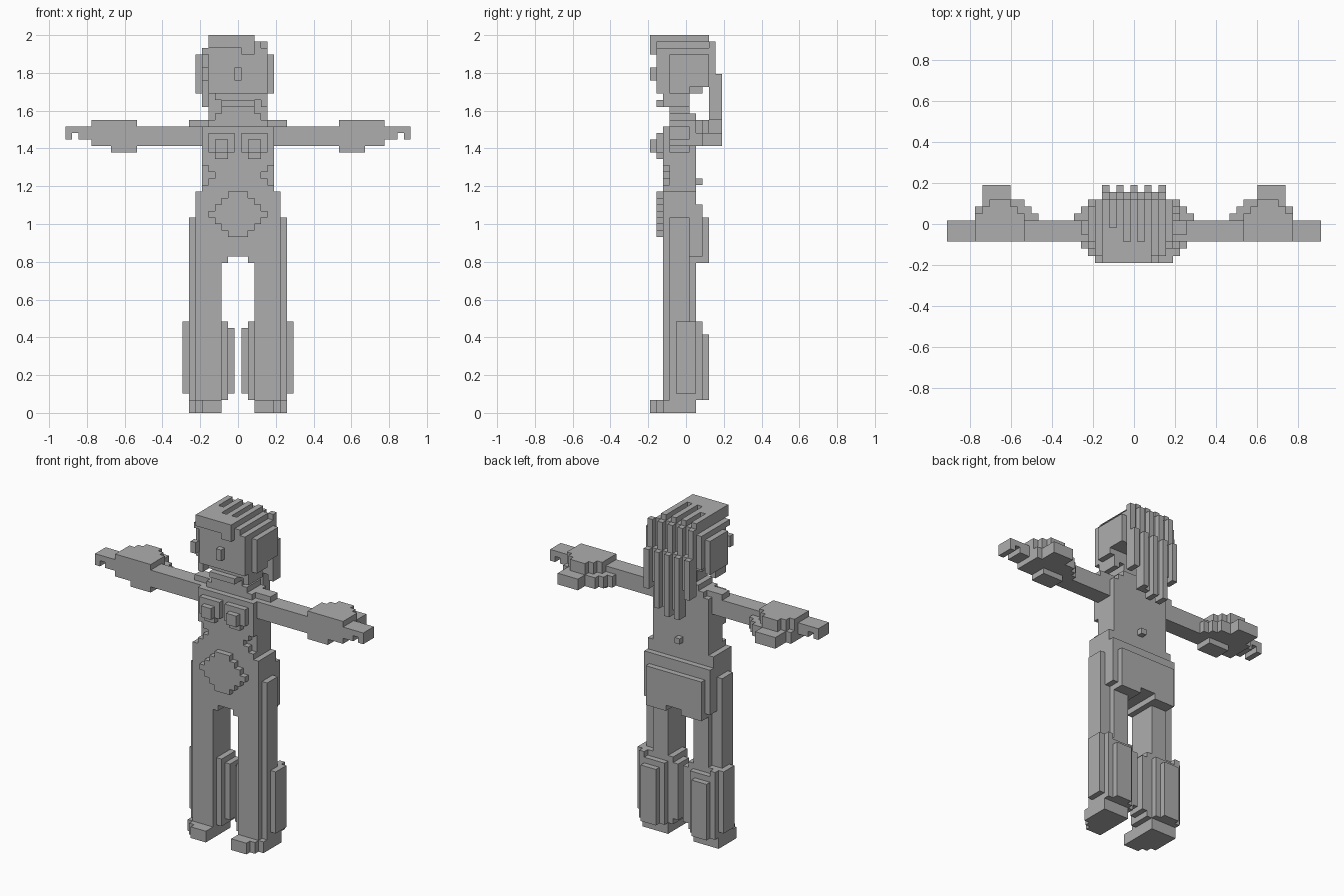
import bpy, bmesh
from mathutils import Vector

if "Cube" in bpy.data.objects:
    bpy.data.objects.remove(bpy.data.objects["Cube"])

U = 2 / 58  # size of one block

grey = bpy.data.materials.new("stone_grey")
grey.diffuse_color = (0.42, 0.42, 0.42, 1)
grey.use_nodes = True
grey.node_tree.nodes["Principled BSDF"].inputs["Base Color"].default_value = grey.diffuse_color


def box(x0, x1, y0, y1, z0, z1):
    """All block cells in an inclusive range."""
    return {(x, y, z) for x in range(x0, x1 + 1)
            for y in range(y0, y1 + 1) for z in range(z0, z1 + 1)}


def union(*ranges):
    cells = set()
    for r in ranges:
        cells |= box(*r)
    return cells


def flip(cells):
    return {(-x, y, z) for x, y, z in cells}


SIDES = [Vector(d) for d in ((1, 0, 0), (-1, 0, 0), (0, 1, 0),
                             (0, -1, 0), (0, 0, 1), (0, 0, -1))]


def part(name, cells):
    """Skin a set of blocks with its outer faces only."""
    bm = bmesh.new()
    for c in cells:
        for d in SIDES:
            if tuple(int(a + b) for a, b in zip(c, d)) in cells:
                continue
            a = Vector((d.y, d.z, d.x))
            b = d.cross(a)
            mid = Vector(c) + Vector((0, 0, 0.5)) + d / 2
            bm.faces.new([bm.verts.new((mid + (a * s + b * t) / 2) * U)
                          for s, t in ((-1, -1), (1, -1), (1, 1), (-1, 1))])
    bmesh.ops.remove_doubles(bm, verts=bm.verts, dist=0.001)
    bmesh.ops.dissolve_limit(bm, angle_limit=0.01, verts=bm.verts, edges=bm.edges)
    mesh = bpy.data.meshes.new(name)
    bm.to_mesh(mesh)
    bm.free()
    mesh.materials.append(grey)
    bpy.context.collection.objects.link(bpy.data.objects.new(name, mesh))


def pair(name, cells):
    part("right_" + name, cells)
    part("left_" + name, flip(cells))


# Torso with notched waist corners, shoulders and neck
torso = union((-5, 5, -3, 1, 34, 43), (-4, 4, -2, 1, 44, 44),
              (-3, 3, -2, 1, 45, 45), (-2, 2, -2, 0, 46, 47),
              (0, 0, 2, 2, 35, 35))
notch = union((5, 5, -3, -3, 35, 37), (4, 4, -3, -3, 36, 36))
torso -= notch | flip(notch)
part("torso", torso)

# Pelvis, seat and stepped belly plate
part("pelvis", union((-6, 6, -3, 1, 24, 33), (-6, 6, 2, 2, 24, 31),
                     (-5, 5, 2, 3, 23, 29)) - box(-1, 1, -3, 3, 23, 23))
part("belly", union((-1, 1, -4, -4, 27, 33), (-2, 2, -4, -4, 28, 32),
                    (-3, 3, -4, -4, 29, 31), (-4, 4, -4, -4, 30, 30)))

# Chest
pair("chest", union((1, 4, -4, -4, 40, 42), (2, 3, -4, -4, 39, 42),
                    (2, 3, -5, -5, 40, 41)))

# Legs: thigh, flared shin cuff and foot
pair("thigh", union((3, 5, -3, 1, 14, 29), (6, 6, -3, 0, 14, 29),
                    (7, 7, -2, 0, 14, 29), (2, 3, -3, 1, 23, 24)))
pair("shin", union((3, 6, -3, 1, 2, 13), (7, 7, -2, 2, 2, 13),
                   (8, 8, -1, 1, 3, 13), (2, 2, -2, 1, 2, 13),
                   (1, 1, -1, 1, 3, 12), (3, 6, 2, 2, 2, 12),
                   (4, 6, 3, 3, 2, 11)))
pair("foot", union((3, 7, -3, 1, 0, 1), (3, 6, -4, -4, 0, 1),
                   (3, 5, -5, -5, 0, 1)))

# Arms with shoulder bump, hand and forked tip
pair("arm", union((6, 15, -2, 0, 41, 43), (5, 7, -1, 0, 44, 44)))
hand = union((16, 22, -2, 0, 41, 44), (16, 19, -2, 0, 40, 40),
             (23, 26, -2, 0, 42, 43)) - box(25, 25, -2, 0, 42, 42)
# Two stepped fins behind each hand
for x, reach in zip(range(14, 23), (1, 2, 3, 3, 5, 5, 5, 5, 2)):
    hand |= box(x, x, 1, reach, 41, 42)
for x, reach in zip(range(16, 23), (1, 2, 3, 3, 3, 2, 1)):
    hand |= box(x, x, 1, reach, 43, 44)
pair("hand", hand)

# Head: face, jaw, chin and nose
part("head", union((-4, 4, -4, 0, 49, 54), (-4, 4, -3, 3, 50, 55),
                   (-3, 3, -3, 0, 48, 48), (-2, 2, -4, 0, 47, 47)))
part("nose", box(0, 0, -5, -5, 51, 52))

# Hair cap, fringe and side locks
hair = union((-5, 4, -4, 3, 55, 55), (-4, 3, -4, 3, 56, 56),
             (-4, 2, -4, 3, 57, 57), (-4, 2, -5, -5, 56, 57),
             (1, 2, -5, -5, 55, 55), (-5, -5, -3, 3, 50, 54),
             (-5, -5, -3, -1, 47, 49), (-6, -6, -2, 2, 49, 54),
             (5, 5, -2, 3, 50, 54), (5, 5, -2, 0, 49, 49),
             (4, 4, -3, 0, 47, 49), (-5, -5, -5, -5, 51, 52))
# Back curtain and hanging strands
hair |= union((-4, 4, 3, 3, 50, 55), (-3, 3, 4, 4, 46, 51),
              (-2, 2, 4, 4, 42, 45))
for x, bottom in ((-4, 45), (-2, 41), (0, 41), (2, 42), (4, 45)):
    hair |= union((x, x, 4, 4, bottom, 56), (x, x, 5, 5, bottom, 51))
# Grooves combed into the crown
for x, front in ((-3, 0), (-1, -2), (1, -2)):
    hair -= box(x, x, front, 4, 57, 57)
part("hair", hair)
